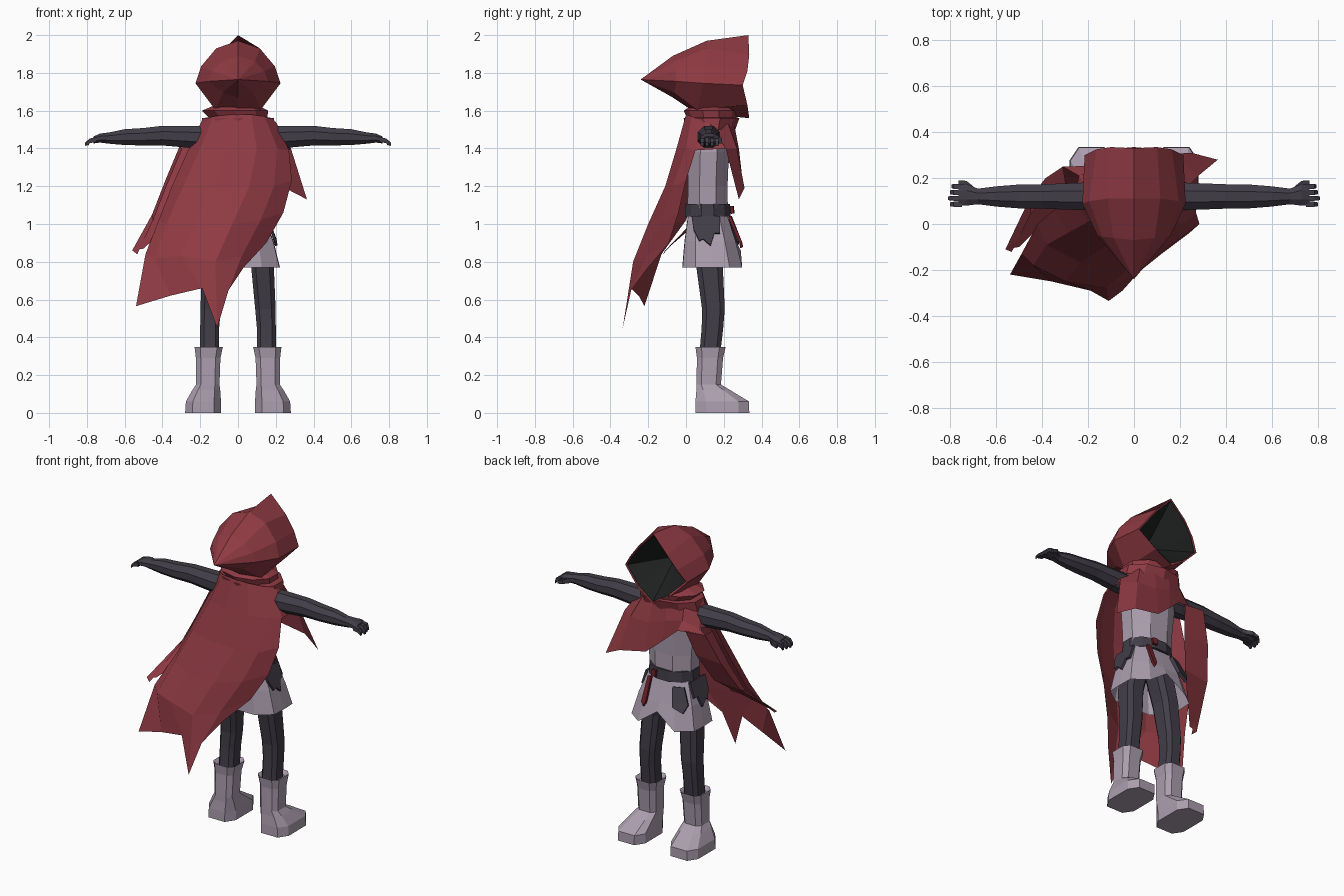
import bpy, bmesh
from math import sin, cos, tau, pi

cube = bpy.data.objects.get("Cube")
if cube:
    bpy.data.objects.remove(cube)


def material(name, rgb):
    mat = bpy.data.materials.new(name)
    mat.use_nodes = True
    mat.diffuse_color = (*rgb, 1)
    for node in mat.node_tree.nodes:
        if node.type == "BSDF_PRINCIPLED":
            node.inputs["Base Color"].default_value = (*rgb, 1)
            node.inputs["Roughness"].default_value = 0.9
    return mat


RED = material("red cloth", (.275, .042, .056))
DEEP_RED = material("deep red leather", (.15, .015, .022))
PALE = material("pale mauve cloth", (.41, .34, .425))
DARK = material("dark charcoal", (.054, .047, .064))
BLACK = material("hood shadow", (.013, .014, .014))


def build(name, verts, faces, mat, thickness=0):
    mesh = bpy.data.meshes.new(name)
    bm = bmesh.new()
    vs = [bm.verts.new(v) for v in verts]
    for face in faces:
        bm.faces.new([vs[i] for i in face])
    bmesh.ops.remove_doubles(bm, verts=bm.verts, dist=.0005)
    bmesh.ops.recalc_face_normals(bm, faces=bm.faces)
    bm.to_mesh(mesh)
    bm.free()
    mesh.materials.append(mat)
    obj = bpy.data.objects.new(name, mesh)
    bpy.context.collection.objects.link(obj)
    if thickness:
        solid = obj.modifiers.new("thickness", "SOLIDIFY")
        solid.thickness = thickness
        solid.offset = 0
    return obj


def loft(name, rings, mat, closed=True, caps=(True, True)):
    """Skin a list of equal-length point rows."""
    n = len(rings[0])
    verts = [p for ring in rings for p in ring]
    faces = []
    for r in range(len(rings) - 1):
        for i in range(n if closed else n - 1):
            j = (i + 1) % n
            faces.append((r * n + i, r * n + j, r * n + n + j, r * n + n + i))
    if closed and caps[0]:
        faces.append(tuple(range(n)))
    if closed and caps[1]:
        faces.append(tuple(range(len(verts) - n, len(verts))))
    return build(name, verts, faces, mat)


def sheet(name, rows, mat):
    return loft(name, rows, mat, closed=False)


def oval(n, u, v, ru, rv):
    """Flat-sided oval that fills the given half widths."""
    k = 1 / cos(pi / n)
    return [(u + ru * k * cos((i + .5) * tau / n),
             v + rv * k * sin((i + .5) * tau / n)) for i in range(n)]


def level(z, x, y, rx, ry, n=8):
    return [(a, b, z) for a, b in oval(n, x, y, rx, ry)]


def upright(x, y, z, ry, rz, n=8):
    return [(x, a, b) for a, b in oval(n, y, z, ry, rz)]


def boxy(z, x, y, rx, ry, c=.6):
    """Level rectangle with its corners cut."""
    quarter = [(1, c), (c, 1), (-c, 1), (-1, c)]
    return [(x + rx * s * a, y + ry * s * b, z) for s in (1, -1) for a, b in quarter]


def both_sides(half):
    """Complete a half outline running from top centre to bottom centre."""
    return half + [(-x, y, z) for x, y, z in half[-2:0:-1]]


# Hood, pointed at the back and open at the face
opening = both_sides([(0, .33, 2), (.1, .335, 1.895), (.165, .325, 1.81),
                      (.215, .3, 1.735), (.11, .325, 1.63), (0, .335, 1.56)])
loft("hood", [
    opening,
    both_sides([(0, .11, 1.97), (.115, .11, 1.93), (.195, .1, 1.835),
                (.225, .09, 1.745), (.12, .06, 1.605), (0, .05, 1.59)]),
    both_sides([(0, -.07, 1.89), (.09, -.06, 1.86), (.14, -.055, 1.81),
                (.16, -.05, 1.755), (.08, -.06, 1.695), (0, -.07, 1.67)]),
    [(0, -.24, 1.765)] * len(opening),
], RED, caps=(False, False))

# Dark hollow inside the hood
lining = [(x * .95, y - .006, 1.76 + (z - 1.76) * .95) for x, y, z in opening]
build("face_shadow", lining + [(0, .1, 1.77)],
      [(i, (i + 1) % 10, 10) for i in range(10)], BLACK)

# Layered cowl that fills the gap under the hood
loft("cowl", [level(1.63, -.01, .13, .11, .09, 10), level(1.6, -.015, .13, .175, .135, 10),
              level(1.565, 0, .135, .155, .125, 10), level(1.56, 0, .135, .19, .14, 10),
              level(1.5, 0, .13, .2, .125, 10)], RED, caps=(True, False))

# Long cape, sweeping toward one side and ending in ragged points
cape_rows = [
    [(-.19, .1, 1.55), (-.13, .03, 1.57), (-.03, 0, 1.58),
     (.07, 0, 1.58), (.14, .03, 1.57), (.2, .1, 1.54)],
    [(-.26, .1, 1.4), (-.2, .01, 1.4), (-.06, -.05, 1.4),
     (.1, -.05, 1.4), (.21, 0, 1.4), (.27, .05, 1.39)],
    [(-.35, .06, 1.2), (-.29, -.04, 1.2), (-.13, -.1, 1.2),
     (.06, -.11, 1.2), (.19, -.07, 1.2), (.285, 0, 1.23)],
    [(-.42, 0, 1.02), (-.38, -.09, 1), (-.23, -.17, 1),
     (-.03, -.2, 1), (.12, -.13, 1.02), (.24, -.04, 1.06)],
    [(-.49, -.13, .84), (-.44, -.18, .82), (-.3, -.25, .83),
     (-.12, -.28, .8), (.02, -.21, .83), (.15, -.09, .9)],
    [(-.54, -.22, .565), (-.36, -.25, .62), (-.19, -.29, .66),
     (-.11, -.335, .45), (-.05, -.29, .65), (.03, -.2, .77)],
]
sheet("long_cape", cape_rows, RED)

# Side panel running from the chest under the arm to a trailing point
panel_edge = [(-.31, .25, 1.41), (-.385, .2, 1.23), (-.455, .11, 1.05), (-.56, -.11, .86)]
panel_inner = [(-.17, .25, 1.4), (-.21, .2, 1.24), (-.28, .12, 1.07), (-.5, -.1, .87)]
panel_rows = []
for (x, y, z), outer, inner in zip([row[0] for row in cape_rows[1:5]], panel_edge, panel_inner):
    near_cape = (x * .6 + outer[0] * .4 - .015, y * .6 + outer[1] * .4, z)
    panel_rows.append([near_cape, outer, inner])
sheet("cape_side_panel", panel_rows, RED)

# Mantle hanging across the chest, longest at one corner
mantle_rows = [
    [(.19, .12, 1.54), (.14, .22, 1.54), (.05, .25, 1.55),
     (-.05, .25, 1.55), (-.14, .22, 1.54), (-.19, .14, 1.53)],
    [(.28, .21, 1.4), (.2, .27, 1.4), (.07, .28, 1.4),
     (-.04, .27, 1.44), (-.15, .25, 1.46), (-.24, .21, 1.42)],
    [(.365, .28, 1.13), (.25, .31, 1.19), (.07, .3, 1.225),
     (-.03, .28, 1.31), (-.12, .255, 1.39), panel_edge[0]],
]
sheet("chest_mantle", mantle_rows, RED)

# Cloth around each shoulder, joining cape and mantle
for label, back, facing in (("left", -1, 0), ("right", 0, -1)):
    sheet(label + "_shoulder_cloth",
          [[cape_rows[r][back], mantle_rows[r][facing]] for r in (0, 1)], RED)

# Shirt and belt
loft("shirt", [level(1.04, 0, .115, .142, .107), level(1.2, 0, .115, .148, .105),
               level(1.38, 0, .12, .165, .107), level(1.51, 0, .125, .15, .08)], PALE)
loft("belt", [level(1.04, 0, .115, .155, .122, 12),
              level(1.105, 0, .115, .151, .118, 12)], DARK)

# Flared, boxy skirt with a notch in the facing hem
skirt = []
for z, cy, rx, ry in [(1.045, .115, .14, .105), (.91, .128, .188, .136), (.77, .14, .222, .16)]:
    ring = []
    for i in range(12):
        s, c = sin(i * tau / 12), cos(i * tau / 12)
        k = max(abs(s), abs(c)) ** -.9
        ring.append((rx * k * s, cy + ry * k * c, z))
    skirt.append(ring)
x, y, z = skirt[-1][0]
skirt[-1][0] = (x, y - .01, z + .09)
loft("skirt", skirt, PALE, caps=(True, False))

# Ragged side pouches, facing pouch, hanging strap and buckle
for side, label in ((1, "left"), (-1, "right")):
    outline = [(.15, .03, 1.04), (.15, .18, 1.04), (.18, .18, .95), (.184, .15, .95),
               (.203, .13, .885), (.197, .09, .92), (.197, .07, .91), (.178, .04, .97)]
    build(label + "_hip_pouch", [(x * side, y, z) for x, y, z in outline],
          [range(8)], DARK, .014)
build("facing_pouch", [(-.075, .24, 1.02), (-.14, .215, 1.02), (-.185, .24, .93),
                       (-.165, .265, .88), (-.1, .28, .91)], [range(5)], DARK, .02)
build("hanging_strap", [(.075, .235, 1.04), (.1, .23, 1.04), (.105, .29, .9),
                        (.09, .295, .875), (.075, .29, .9)], [range(5)], DEEP_RED, .016)
build("buckle", [(.035, .245, 1.095), (.065, .24, 1.095), (.065, .245, 1.055),
                 (.035, .25, 1.055)], [range(4)], DEEP_RED, .016)

# Limbs, built once per side
for side, label in ((1, "left"), (-1, "right")):
    def flip(rings):
        return [[(x * side, y, z) for x, y, z in ring] for ring in rings]

    loft(label + "_leg", flip([
        boxy(.95, .085, .12, .065, .075), boxy(.77, .13, .125, .06, .07),
        boxy(.55, .145, .145, .054, .06), boxy(.45, .15, .14, .05, .057),
        boxy(.3, .15, .125, .05, .055)]), DARK)

    loft(label + "_boot", flip([
        boxy(.33, .155, .13, .055, .06), boxy(.35, .155, .13, .075, .08),
        boxy(.29, .158, .127, .065, .069), boxy(.15, .16, .12, .062, .065),
        boxy(.12, .168, .145, .074, .09), boxy(.06, .183, .192, .093, .142),
        boxy(0, .185, .192, .095, .143)]), PALE)

    loft(label + "_arm", flip([
        upright(.1, .125, 1.46, .055, .06), upright(.22, .12, 1.46, .06, .06),
        upright(.4, .12, 1.468, .053, .052), upright(.5, .12, 1.462, .052, .046),
        upright(.6, .12, 1.46, .044, .042), upright(.68, .12, 1.455, .034, .03),
        upright(.73, .127, 1.455, .047, .024), upright(.765, .125, 1.445, .043, .018)]), DARK)

    for k in range(4):
        y = .086 + k * .026
        reach = .81 - .008 * abs(k - 1)
        loft(f"{label}_finger_{k + 1}", flip([
            upright(.75, y, 1.448, .011, .013, 4), upright(.785, y, 1.44, .011, .012, 4),
            upright(reach, y, 1.422, .008, .009, 4)]), DARK)
    loft(label + "_thumb", flip([
        upright(.7, .15, 1.45, .014, .014, 4), upright(.73, .175, 1.445, .013, .013, 4),
        upright(.765, .182, 1.435, .008, .009, 4)]), DARK)
